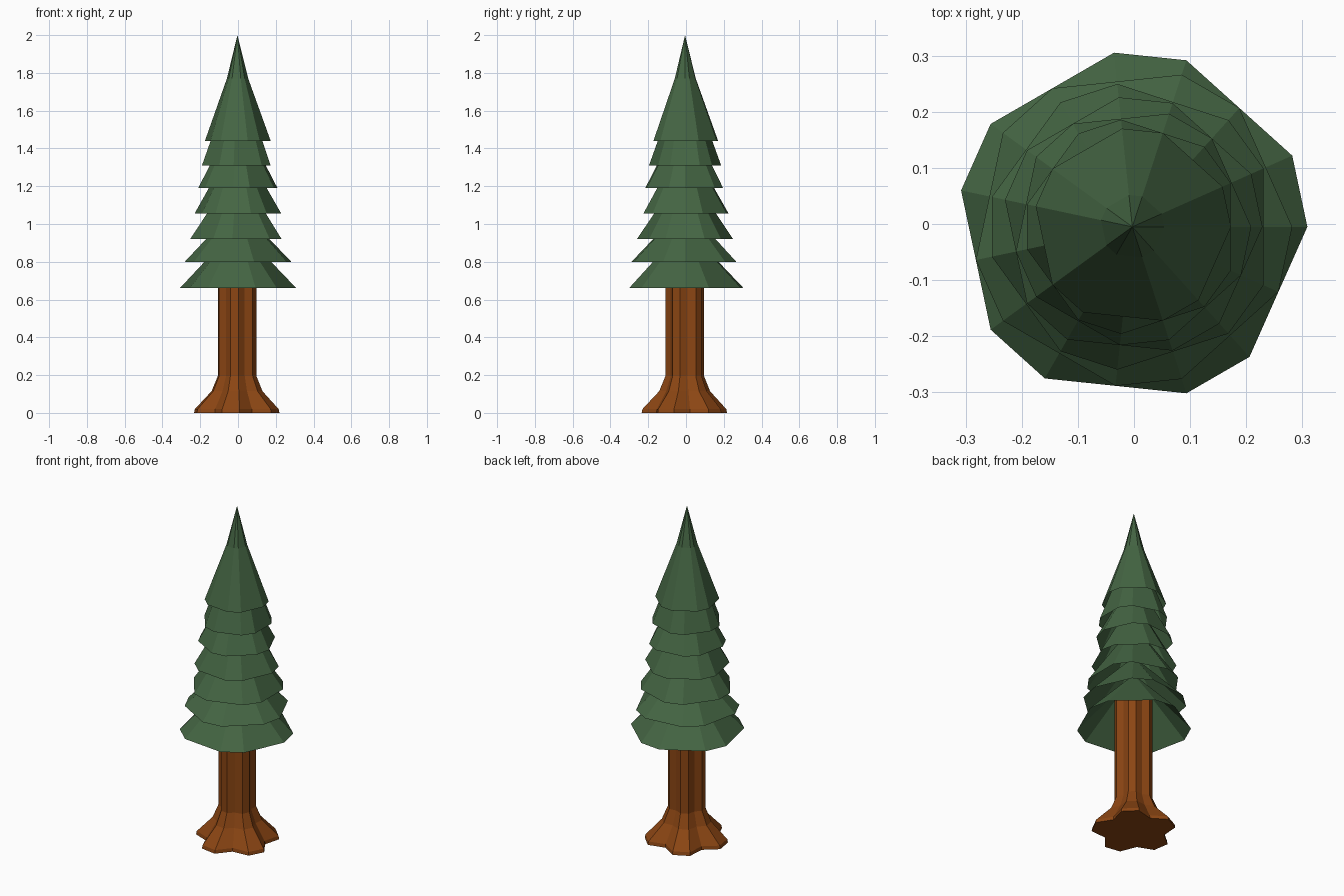
import bpy, bmesh
from math import cos, sin, radians

if "Cube" in bpy.data.objects:
    bpy.data.objects.remove(bpy.data.objects["Cube"])

CX, CY = -0.003, -0.005   # tree axis


def material(name, col):
    m = bpy.data.materials.new(name)
    m.diffuse_color = (*col, 1)
    m.use_nodes = True
    m.node_tree.nodes["Principled BSDF"].inputs["Base Color"].default_value = m.diffuse_color
    return m


GREEN = material("needle green", (0.058, 0.130, 0.056))
BROWN = material("bark brown", (0.258, 0.060, 0.0065))


def loft(name, rings, mat, apex=None, caps=False):
    """Join rings of (angle, radius) points at given heights, optionally to an apex."""
    bm = bmesh.new()
    loops = [[bm.verts.new((CX + r * cos(radians(a)), CY + r * sin(radians(a)), z))
              for a, r in pts] for z, pts in rings]
    n = len(loops[0])
    for lo, hi in zip(loops, loops[1:]):
        for i in range(n):
            j = (i + 1) % n
            bm.faces.new((lo[i], lo[j], hi[j], hi[i]))
    if apex is not None:
        tip = bm.verts.new((CX, CY, apex))
        for i in range(n):
            bm.faces.new((loops[-1][i], loops[-1][(i + 1) % n], tip))
    if caps:
        bm.faces.new(loops[0][::-1])
        bm.faces.new(loops[-1])
    me = bpy.data.meshes.new(name)
    bm.to_mesh(me)
    bm.free()
    me.materials.append(mat)
    bpy.context.collection.objects.link(bpy.data.objects.new(name, me))


def blunt_pentagon(turn, r):
    """Five blunted corners, each a pair of points 24 degrees apart."""
    return [(turn + 72 * k + s, r) for k in range(5) for s in (-12, 12)]


def lobed(turn, r, valley):
    """Blunted corners with a groove point between them."""
    return [(turn + 72 * k + s, q) for k in range(5)
            for s, q in ((-12, r), (12, r), (36, valley))]


# Trunk with five flared roots
trunk = [(0.0, 0.230, 0.170), (0.02, 0.226, 0.167), (0.115, 0.137, 0.112),
         (0.195, 0.104, 0.085), (0.85, 0.104, 0.085)]
loft("trunk", [(z, lobed(45, r, v)) for z, r, v in trunk], BROWN, caps=True)

# Overlapping open branch skirts: base height, base radius, radius at next skirt
skirts = [(0.66, 0.312, 0.178), (0.80, 0.285, 0.17), (0.92, 0.256, 0.165),
          (1.055, 0.232, 0.155), (1.19, 0.212, 0.15), (1.31, 0.192, 0.145)]
heights = [s[0] for s in skirts] + [1.44]
for i, (z, r, r_top) in enumerate(skirts):
    apex = z + r * (heights[i + 1] - z) / (r - r_top)
    loft(f"branch_skirt_{i + 1}", [(z, blunt_pentagon(12 - 24 * i, r))], GREEN, apex)

# Tall crown with a steeper tip
loft("crown", [(1.44, blunt_pentagon(12, 0.176)), (1.77, blunt_pentagon(12, 0.057))],
     GREEN, 2.0)
